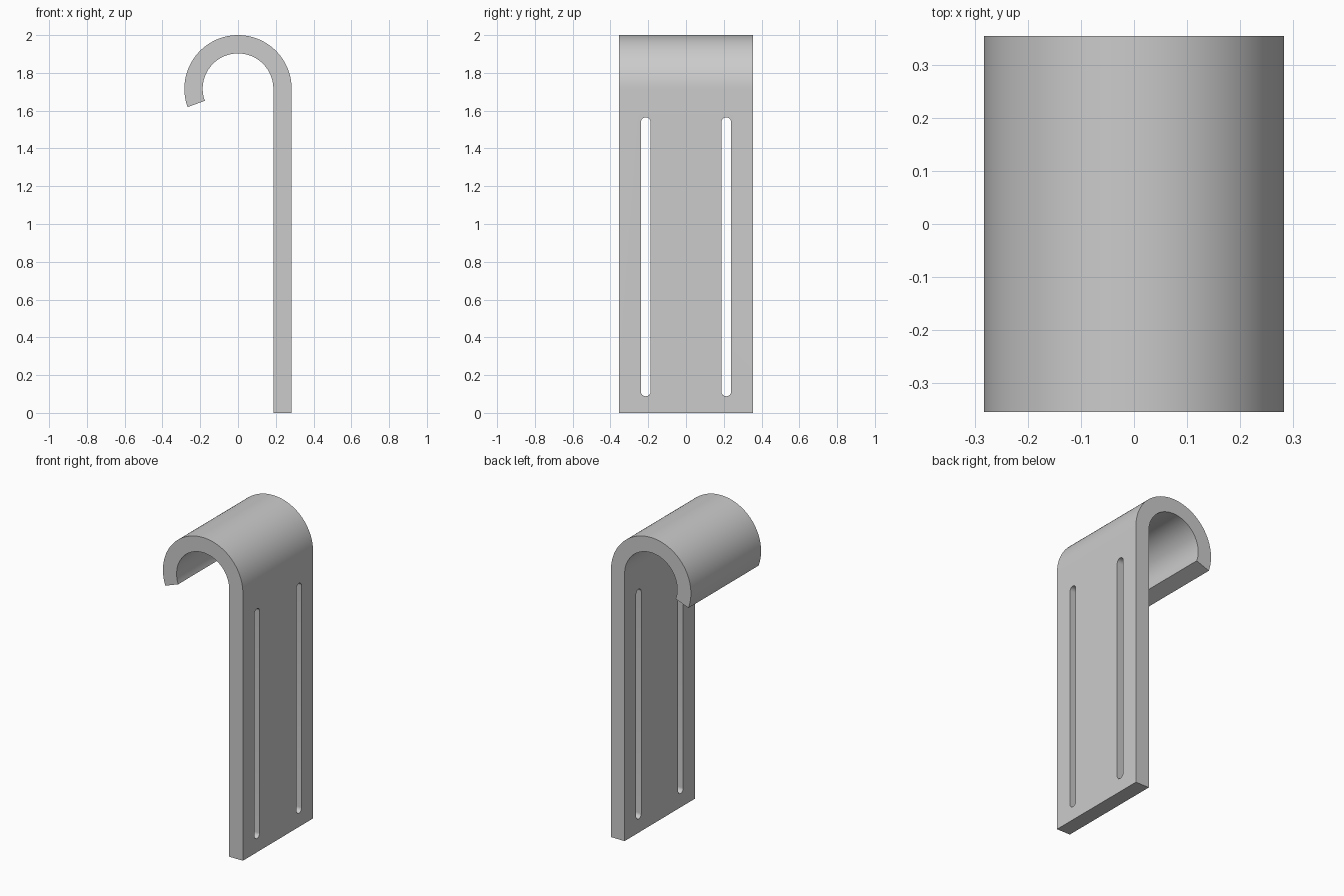
import bpy
import bmesh
from math import cos, sin, pi, radians
from mathutils import Vector

cube = bpy.data.objects.get("Cube")
if cube:
    bpy.data.objects.remove(cube, do_unlink=True)

OUTER, INNER = 0.284, 0.187     # hook radii
AXIS_Z = 2 - OUTER              # height of the hook's centre
HALF_WIDTH = 0.356
SLOT_Y, SLOT_R = 0.213, 0.026
SLOT_BOTTOM, SLOT_TOP = 0.088, 1.564

grey = bpy.data.materials.new("plain grey")
grey.use_nodes = True
colour = (0.6, 0.6, 0.6, 1)
grey.diffuse_color = colour
grey.node_tree.nodes["Principled BSDF"].inputs["Base Color"].default_value = colour


def arc(radius, start, end, steps):
    angles = [radians(start + (end - start) * i / steps) for i in range(steps + 1)]
    return [(radius * cos(a), radius * sin(a)) for a in angles]


def prism(name, points, depth):
    """Extrude a closed outline of 3D points along depth."""
    bm = bmesh.new()
    face = bm.faces.new([bm.verts.new(p) for p in points])
    new = bmesh.ops.extrude_face_region(bm, geom=[face])["geom"]
    moved = [v for v in new if isinstance(v, bmesh.types.BMVert)]
    bmesh.ops.translate(bm, verts=moved, vec=Vector(depth))
    bmesh.ops.recalc_face_normals(bm, faces=bm.faces)
    mesh = bpy.data.meshes.new(name)
    bm.to_mesh(mesh)
    bm.free()
    mesh.materials.append(grey)
    obj = bpy.data.objects.new(name, mesh)
    bpy.context.collection.objects.link(obj)
    return obj


# Hooked plate: straight leg with a curled top
outline = [(INNER, 0), (OUTER, 0)]
outline += [(x, z + AXIS_Z) for x, z in arc(OUTER, 0, 200, 60)]
outline += [(x, z + AXIS_Z) for x, z in arc(INNER, 200, 0, 60)]
plate = prism("hook_plate", [(x, -HALF_WIDTH, z) for x, z in outline],
              (0, 2 * HALF_WIDTH, 0))

# Two long round-ended slots through the leg
slot = [(y, z + SLOT_TOP - SLOT_R) for y, z in arc(SLOT_R, 0, 180, 16)]
slot += [(y, z + SLOT_BOTTOM + SLOT_R) for y, z in arc(SLOT_R, 180, 360, 16)]
bpy.context.view_layer.objects.active = plate
plate.select_set(True)
for side in (-1, 1):
    cutter = prism("slot_cutter", [(0.1, y + side * SLOT_Y, z) for y, z in slot],
                   (0.3, 0, 0))
    cutter.hide_render = True
    cut = plate.modifiers.new("slot", "BOOLEAN")
    cut.operation = "DIFFERENCE"
    cut.solver = "EXACT"
    cut.object = cutter
    bpy.ops.object.modifier_apply(modifier=cut.name)
    bpy.data.objects.remove(cutter, do_unlink=True)

# Smooth curls and slot ends, crisp edges
bpy.ops.object.shade_smooth_by_angle(angle=radians(30))
